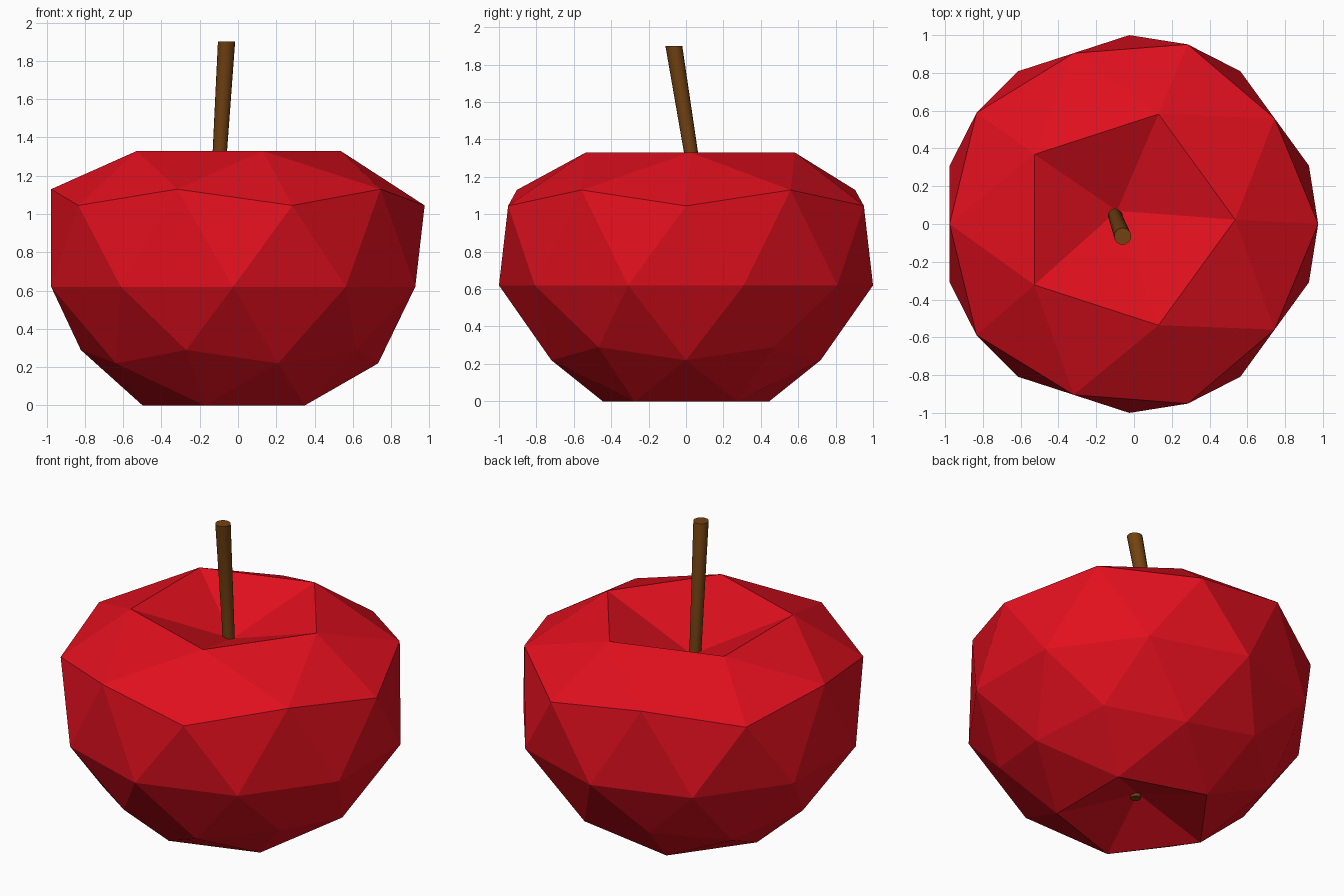
import bpy, bmesh, math
from mathutils import Vector

if "Cube" in bpy.data.objects:
    bpy.data.objects.remove(bpy.data.objects["Cube"])


def material(name, rgb):
    m = bpy.data.materials.new(name)
    m.diffuse_color = (*rgb, 1)
    m.use_nodes = True
    m.node_tree.nodes["Principled BSDF"].inputs["Base Color"].default_value = m.diffuse_color
    return m


def add_object(name, bm, mat):
    bmesh.ops.recalc_face_normals(bm, faces=bm.faces[:])
    mesh = bpy.data.meshes.new(name)
    bm.to_mesh(mesh)
    bm.free()
    mesh.materials.append(mat)
    obj = bpy.data.objects.new(name, mesh)
    bpy.context.collection.objects.link(obj)
    return obj


# Fruit: low-poly icosphere, reshaped ring by ring
# sphere height: (new height, horizontal scale, x shift, y shift)
rings = {
    -1.0: (0.15, 1, -0.03, 0.0),
    -0.851: (0.0, 0.89, -0.03, 0.0),
    -0.526: (0.22, 0.89, -0.025, 0.0),
    -0.447: (0.29, 0.89, -0.025, 0.0),
    0.0: (0.62, 1.0, -0.025, 0.0),
    0.447: (1.045, 1.118, -0.025, 0.0),
    0.526: (1.13, 1.118, -0.025, 0.0),
    0.851: (1.33, 1.118, -0.052, 0.023),
    1.0: (1.11, 1, -0.09, 0.07),
}
bm = bmesh.new()
bmesh.ops.create_icosphere(bm, subdivisions=2, radius=1)
for v in bm.verts:
    key = min(rings, key=lambda h: abs(h - v.co.z))
    z, s, dx, dy = rings[key]
    v.co = (v.co.x * s + dx, v.co.y * s + dy, z)
add_object("fruit_body", bm, material("red_skin", (0.75, 0.005, 0.013)))

# Stem: tapered tube through the core, bent near the top hollow
path = [((-0.02, -0.01, 0.12), 0.03),
        ((-0.102, 0.046, 1.21), 0.036),
        ((-0.06, -0.065, 1.90), 0.045)]
SIDES = 16
bm = bmesh.new()
loops = []
for p, r in path:
    loops.append([bm.verts.new(Vector(p) + Vector((r * math.cos(a), r * math.sin(a), 0)))
                  for a in (2 * math.pi * i / SIDES for i in range(SIDES))])
for low, high in zip(loops, loops[1:]):
    for i in range(SIDES):
        j = (i + 1) % SIDES
        bm.faces.new((low[i], low[j], high[j], high[i]))
bm.faces.new(loops[0][::-1])
bm.faces.new(loops[-1])
stem = add_object("stem", bm, material("brown_bark", (0.17, 0.055, 0.006)))
bpy.context.view_layer.objects.active = stem
stem.select_set(True)
bpy.ops.object.shade_smooth_by_angle(angle=math.radians(40))
